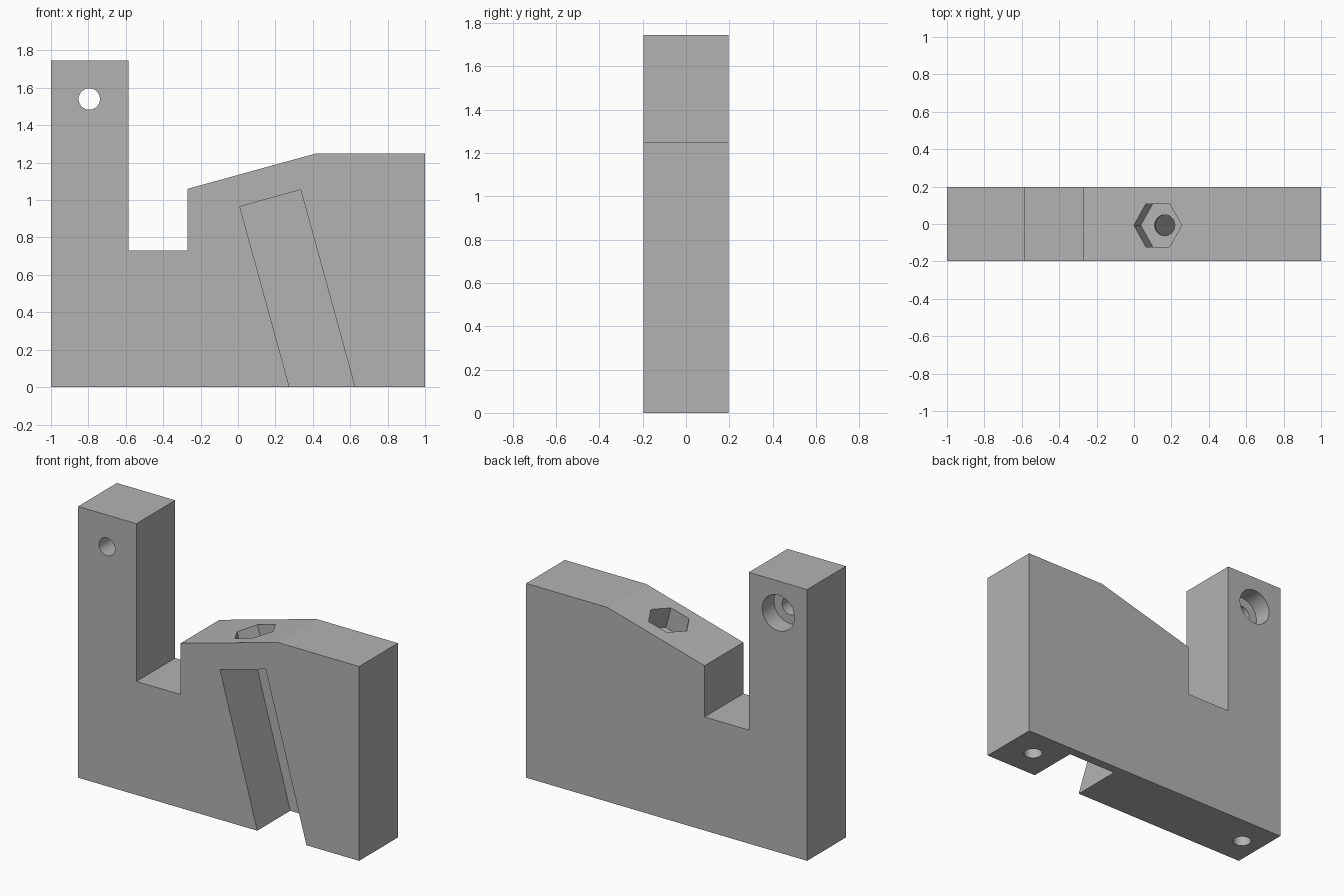
import bpy, bmesh
from math import radians, cos, sin, pi
from mathutils import Matrix

default = bpy.data.objects.get("Cube")
if default:
    bpy.data.objects.remove(default, do_unlink=True)

HALF = 0.197          # half thickness of the block
TILT = radians(15.4)  # lean of the slot and of the sloped top

grey = bpy.data.materials.new("plain grey")
grey.use_nodes = True
colour = (0.45, 0.45, 0.45, 1)
grey.diffuse_color = colour
grey.node_tree.nodes["Principled BSDF"].inputs["Base Color"].default_value = colour


def prism(name, outline, low, high, matrix):
    """Extrude a flat outline along its local z from low to high."""
    bm = bmesh.new()
    face = bm.faces.new([bm.verts.new((x, y, low)) for x, y in outline])
    top = bmesh.ops.extrude_face_region(bm, geom=[face])["geom"]
    moved = [v for v in top if isinstance(v, bmesh.types.BMVert)]
    bmesh.ops.translate(bm, verts=moved, vec=(0, 0, high - low))
    bmesh.ops.recalc_face_normals(bm, faces=bm.faces)
    bm.transform(matrix)
    mesh = bpy.data.meshes.new(name)
    bm.to_mesh(mesh)
    bm.free()
    mesh.materials.append(grey)
    obj = bpy.data.objects.new(name, mesh)
    bpy.context.collection.objects.link(obj)
    return obj


def ring(radius, sides=48):
    return [(radius * cos(2 * pi * i / sides), radius * sin(2 * pi * i / sides))
            for i in range(sides)]


# Side profiles are drawn in x and z; their local z points to the front
upright = Matrix.Rotation(radians(90), 4, "X")

# Main block with tall post, notch and sloped shoulder
block = prism("bracket_block", [
    (-1, 0), (1, 0), (1, 1.25), (0.42, 1.25), (-0.27, 1.06),
    (-0.27, 0.73), (-0.585, 0.73), (-0.585, 1.745), (-1, 1.745),
], -HALF, HALF, upright)

cutters = []

# Leaning slot, open at the front and the bottom
cutters.append(prism("slot_cutter", [
    (0.01, 0.965), (0.335, 1.055), (0.6525, -0.1), (0.3025, -0.1),
], -0.138, HALF + 0.1, upright))

# Hexagonal nut pocket in the slope, with a bore down to the slot
pocket = Matrix.Translation((0.127, -0.007, 1.169)) @ Matrix.Rotation(-TILT, 4, "Y")
cutters.append(prism("nut_pocket_cutter", ring(0.1325, 6), -0.14, 0.1, pocket))
cutters.append(prism("nut_bore_cutter", ring(0.056), -0.25, -0.1, pocket))

# Cross hole in the post, counterbored from the back
cross = Matrix.Translation((-0.795, 0, 1.54)) @ upright
cutters.append(prism("post_hole_cutter", ring(0.057), -0.15, HALF + 0.1, cross))
cutters.append(prism("counterbore_cutter", ring(0.115), -HALF - 0.1, -HALF + 0.12, cross))

# Two blind holes in the base
for x in (-0.86, 0.805):
    cutters.append(prism("base_hole_cutter", ring(0.055), -0.1, 0.4,
                         Matrix.Translation((x, 0, 0))))

# Cut everything out of the block, then drop the cutters
bpy.ops.object.select_all(action="DESELECT")
bpy.context.view_layer.objects.active = block
block.select_set(True)
for cutter in cutters:
    cutter.hide_render = True
    mod = block.modifiers.new("cut", "BOOLEAN")
    mod.operation = "DIFFERENCE"
    mod.solver = "EXACT"
    mod.object = cutter
    bpy.ops.object.modifier_apply(modifier=mod.name)
    bpy.data.objects.remove(cutter, do_unlink=True)

# Round holes are smooth, all other faces stay flat
bpy.ops.object.shade_smooth_by_angle(angle=radians(10))
